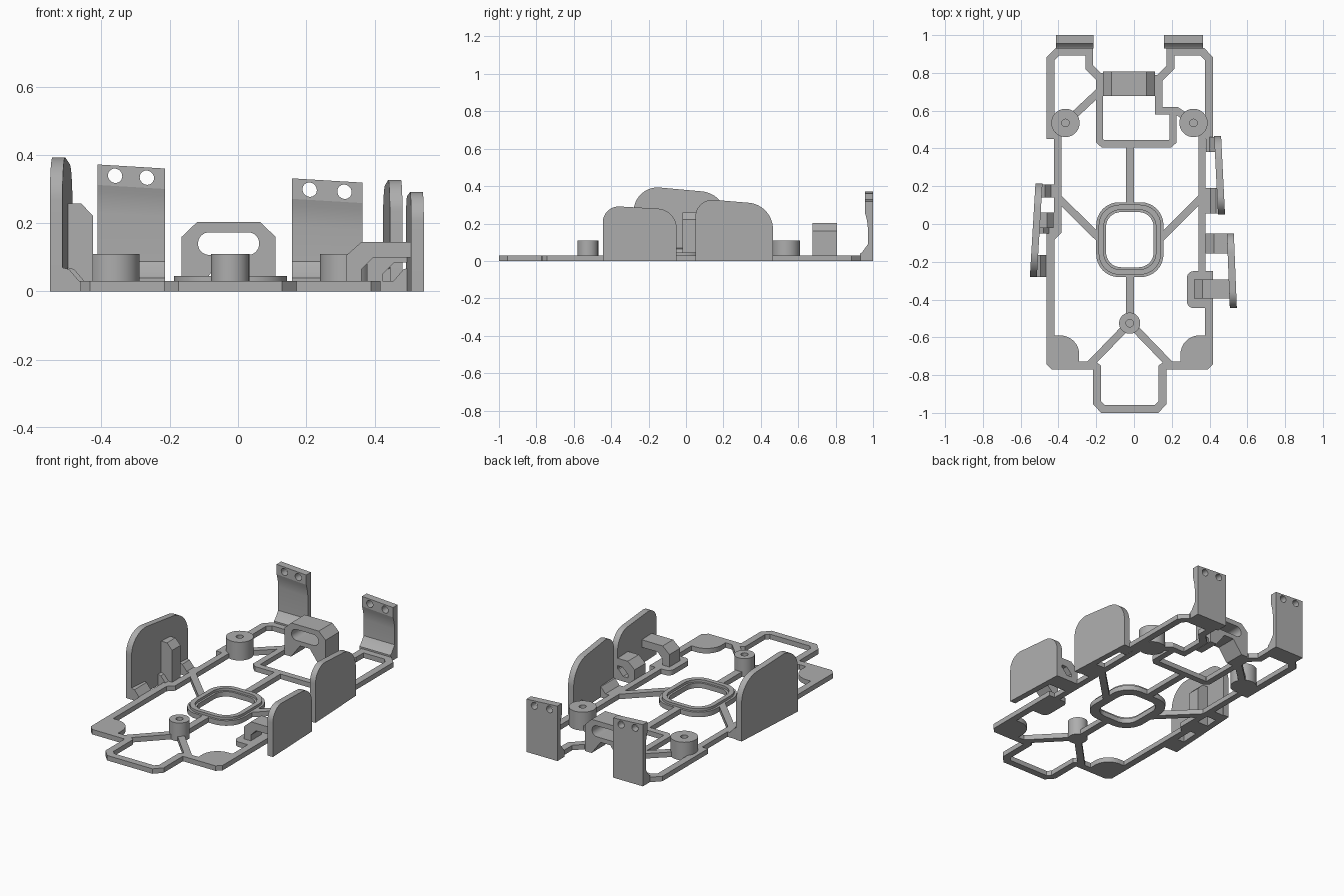
import bpy, bmesh, math
from mathutils import Vector

cube = bpy.data.objects.get("Cube")
if cube:
    bpy.data.objects.remove(cube, do_unlink=True)

GREY = (0.42, 0.42, 0.42, 1)
mat = bpy.data.materials.new("plain grey")
mat.use_nodes = True
mat.diffuse_color = GREY
mat.node_tree.nodes["Principled BSDF"].inputs["Base Color"].default_value = GREY

T = 0.03      # frame thickness
W = 0.042     # frame bar width
MID = -0.022  # symmetry line of the frame
PLACE = {"z": lambda a, b, t: (a, b, t),
         "y": lambda a, b, t: (a, t, b),
         "x": lambda a, b, t: (t, a, b)}


def prism(name, loops, lo, hi, axis="z", skew=None):
    """Extrude an outline (first loop) with holes (other loops) along an axis."""
    bm = bmesh.new()
    edges = []
    for loop in loops:
        vs = [bm.verts.new(PLACE[axis](a, b, lo)) for a, b in loop]
        edges += [bm.edges.new((v, vs[i - 1])) for i, v in enumerate(vs)]
    if len(loops) == 1:
        bm.faces.new(vs)
    else:
        bmesh.ops.triangle_fill(bm, edges=edges, use_beauty=True)
    geo = bmesh.ops.extrude_face_region(bm, geom=bm.faces[:])["geom"]
    shift = Vector(PLACE[axis](0, 0, hi - lo))
    bmesh.ops.translate(bm, vec=shift, verts=[g for g in geo if isinstance(g, bmesh.types.BMVert)])
    if skew:
        for v in bm.verts:
            skew(v.co)
    bmesh.ops.recalc_face_normals(bm, faces=bm.faces[:])
    mesh = bpy.data.meshes.new(name)
    bm.to_mesh(mesh)
    bm.free()
    mesh.materials.append(mat)
    ob = bpy.data.objects.new(name, mesh)
    bpy.context.collection.objects.link(ob)
    bpy.ops.object.select_all(action="DESELECT")
    ob.select_set(True)
    bpy.context.view_layer.objects.active = ob
    bpy.ops.object.shade_smooth_by_angle(angle=math.radians(30))
    return ob


def rounded(points, radii, seg=8):
    """Outline with circular corner arcs."""
    out = []
    for i, (p, r) in enumerate(zip(points, radii)):
        p = Vector(p)
        a = (Vector(points[i - 1]) - p).normalized()
        b = (Vector(points[(i + 1) % len(points)]) - p).normalized()
        if r == 0:
            out.append(p)
            continue
        w = math.sin(a.angle(b) / 2)
        for k in range(seg + 1):
            t = k / seg
            c0, c1, c2 = (1 - t) ** 2, 2 * w * t * (1 - t), t * t
            out.append((c0 * (p + a * r) + c1 * p + c2 * (p + b * r)) / (c0 + c1 + c2))
    return out


def rect(x0, x1, y0, y1):
    return [(x0, y0), (x1, y0), (x1, y1), (x0, y1)]


def circle(x, y, r, n=40):
    return [(x + r * math.cos(k * math.tau / n), y + r * math.sin(k * math.tau / n)) for k in range(n)]


def bar(name, path, width=W):
    """Flat frame bar with mitred bends along a path."""
    pts = [Vector(p) for p in path]
    left, right = [], []
    for i, p in enumerate(pts):
        d0 = (p - pts[max(i - 1, 0)]).normalized()
        d1 = (pts[min(i + 1, len(pts) - 1)] - p).normalized()
        d = (d0 + d1).normalized()
        n = Vector((-d.y, d.x))
        ref = d1 if d1.length else d0
        n *= width / 2 / d.dot(ref)
        left.append(p + n)
        right.append(p - n)
    return prism(name, [left + right[::-1]], 0, T)


def flip(points):
    return [(2 * MID - x, y) for x, y in points]


# Mirrored frame bars and corner gussets
for side, m in (("right", list), ("left", flip)):
    end = -0.04 if side == "right" else -0.3
    bar(side + "_front_rail", m([(-0.2, -0.75), (-0.425, -0.75), (-0.441, -0.734), (-0.441, end)]))
    bar(side + "_middle_rail", m([(-0.435, end - 0.03), (-0.404, end), (-0.404, 0.5)]), 0.038)
    bar(side + "_rear_rail", m([(-0.441, 0.45), (-0.441, 0.875), (-0.405, 0.912), (-0.237, 0.912),
                                (-0.237, 0.83), (-0.175, 0.768)]))
    gusset = [(-0.462, -0.59), (-0.29, -0.59), (-0.29, -0.735), (-0.25, -0.77), (-0.415, -0.77), (-0.462, -0.725)]
    prism(side + "_gusset", [rounded(m(gusset), [0, 0.1, 0, 0, 0, 0])], 0, T)
    bar(side + "_ring_brace", m([(-0.41, 0.148), (-0.17, -0.09)]), 0.04)
    bar(side + "_front_brace", m([(-0.022, -0.525), (-0.235, -0.745)]), 0.04)

bar("front_tab", [(-0.235, -0.735), (-0.196, -0.76), (-0.196, -0.945), (-0.165, -0.979), (0.12, -0.979),
                  (0.151, -0.945), (0.151, -0.76), (0.19, -0.735)])
bar("front_spine", [(MID, -0.5), (MID, -0.25)])
bar("rear_spine", [(MID, 0.09), (MID, 0.42)])
bar("boss_brace", [(-0.34, 0.555), (-0.18, 0.705)], 0.04)
bar("rear_loop", [(-0.182, 0.8), (-0.182, 0.44), (-0.165, 0.425), (0.19, 0.425), (0.207, 0.44),
                  (0.207, 0.6), (0.131, 0.6), (0.131, 0.79)], 0.038)
bar("right_boss_arm", [(0.19, 0.6), (0.225, 0.6), (0.3, 0.55)], 0.04)

# Central ring with raised lip
def ring_loop(inset):
    hx, hy = 0.178 - inset, 0.198 - inset
    return rounded(rect(MID - hx, MID + hx, -0.083 - hy, -0.083 + hy), [0.12 - inset * 0.8] * 4)

prism("center_ring", [ring_loop(0), ring_loop(0.052)], 0, T)
prism("center_ring_lip", [ring_loop(0.013), ring_loop(0.04)], T, 0.045)

# Screw bosses with blind holes
for name, x, y, r in (("left_boss", 0.315, 0.535, 0.075), ("right_boss", -0.363, 0.535, 0.075),
                      ("front_boss", -0.023, -0.525, 0.056)):
    prism(name + "_base", [circle(x, y, r)], 0, T)
    prism(name, [circle(x, y, r), circle(x, y, 0.02, 20)], T, 0.11)

# Slotted bridge
bridge = [(-0.165, 0), (-0.12, 0), (-0.06, 0.08), (0.005, 0.08), (0.065, 0), (0.11, 0),
          (0.11, 0.16), (0.065, 0.203), (-0.12, 0.203), (-0.165, 0.16)]
slot = rounded(rect(-0.117, 0.062, 0.107, 0.173), [0.032] * 4)
prism("slotted_bridge", [bridge, slot], 0.677, 0.807, "y")


# Side plates, slightly turned in plan
def plate(name, x, outline, radii, slope, thick=0.037):
    yc = (outline[0][0] + outline[1][0]) / 2
    def skew(co):
        co.x += slope * (co.y - yc)
    prism(name, [rounded(outline, radii, 12)], x - thick / 2, x + thick / 2, "x", skew)


plate("right_side_plate", -0.518, [(-0.28, 0), (0.215, 0), (0.215, 0.36), (-0.28, 0.405)], [0, 0, 0.13, 0.14], 0.06)
plate("left_front_plate", 0.518, [(-0.445, 0), (-0.05, 0), (-0.05, 0.274), (-0.445, 0.296)], [0, 0, 0.1, 0.09], -0.04)
plate("left_rear_plate", 0.453, [(0.05, 0), (0.465, 0), (0.465, 0.3), (0.05, 0.335)], [0, 0, 0.13, 0.1], -0.05)


# Feet joining the plates to the rails
def foot(name, x_rail, x_plate, y0, y1):
    s = 1 if x_plate > x_rail else -1
    prism(name, [[(x_rail, 0), (x_plate, 0), (x_plate, 0.07), (x_plate - s * 0.02, 0.065),
                  (x_plate - s * 0.05, T), (x_rail, T)]], y0, y1, "y")


foot("right_plate_rear_foot", -0.40, -0.49, 0.14, 0.21)
foot("right_plate_middle_foot", -0.40, -0.5, -0.05, 0.06)
foot("right_plate_front_foot", -0.43, -0.515, -0.28, -0.165)
foot("left_rear_plate_rear_foot", 0.38, 0.45, 0.38, 0.46)
foot("left_rear_plate_front_foot", 0.36, 0.455, 0.055, 0.19)
foot("left_front_plate_foot", 0.36, 0.505, -0.155, -0.05)

# Post behind the right side plate
prism("right_plate_post", [[(-0.505, 0), (-0.425, 0), (-0.425, 0.222), (-0.46, 0.258), (-0.505, 0.258)]],
      -0.02, 0.06, "y")

# Pad and arched arms of the left front plate
prism("arm_pad", [rounded(rect(0.28, 0.418, -0.445, -0.25), [0.035, 0, 0, 0.035])], 0, T)
for name, x, top, y0, y1 in (("front_arm", 0.317, 0.145, -0.395, -0.295), ("rear_arm", 0.378, 0.13, -0.155, -0.05)):
    prism(name, [[(x, 0), (x + 0.045, 0), (x + 0.045, top - 0.08), (x + 0.08, top - 0.045), (0.51, top - 0.045),
                  (0.51, top), (x + 0.045, top), (x, top - 0.04)]], y0, y1, "y")


# Rear clips: curved wall plus a head with two through holes
def clip(name, x0, x1, top, holes):
    xc = (x0 + x1) / 2
    def skew(co):
        if co.z > 0.15:
            co.z -= 0.06 * (co.x - xc)
    neck = top - 0.06
    wall = [(0.93, 0), (1, 0), (1, neck), (0.956, neck), (0.962, neck - 0.02), (0.968, neck - 0.045),
            (0.972, neck - 0.08), (0.972, 0.088), (0.94, 0.045), (0.93, 0.04)]
    prism(name + "_wall", [wall], x0, x1, "x", skew)
    prism(name + "_head", [rect(x0, x1, neck, top)] + [circle(h, top - 0.03, 0.021, 24) for h in holes],
          0.956, 1, "y", skew)


clip("right_rear_clip", -0.412, -0.214, 0.366, (-0.36, -0.267))
clip("left_rear_clip", 0.158, 0.365, 0.325, (0.21, 0.312))
